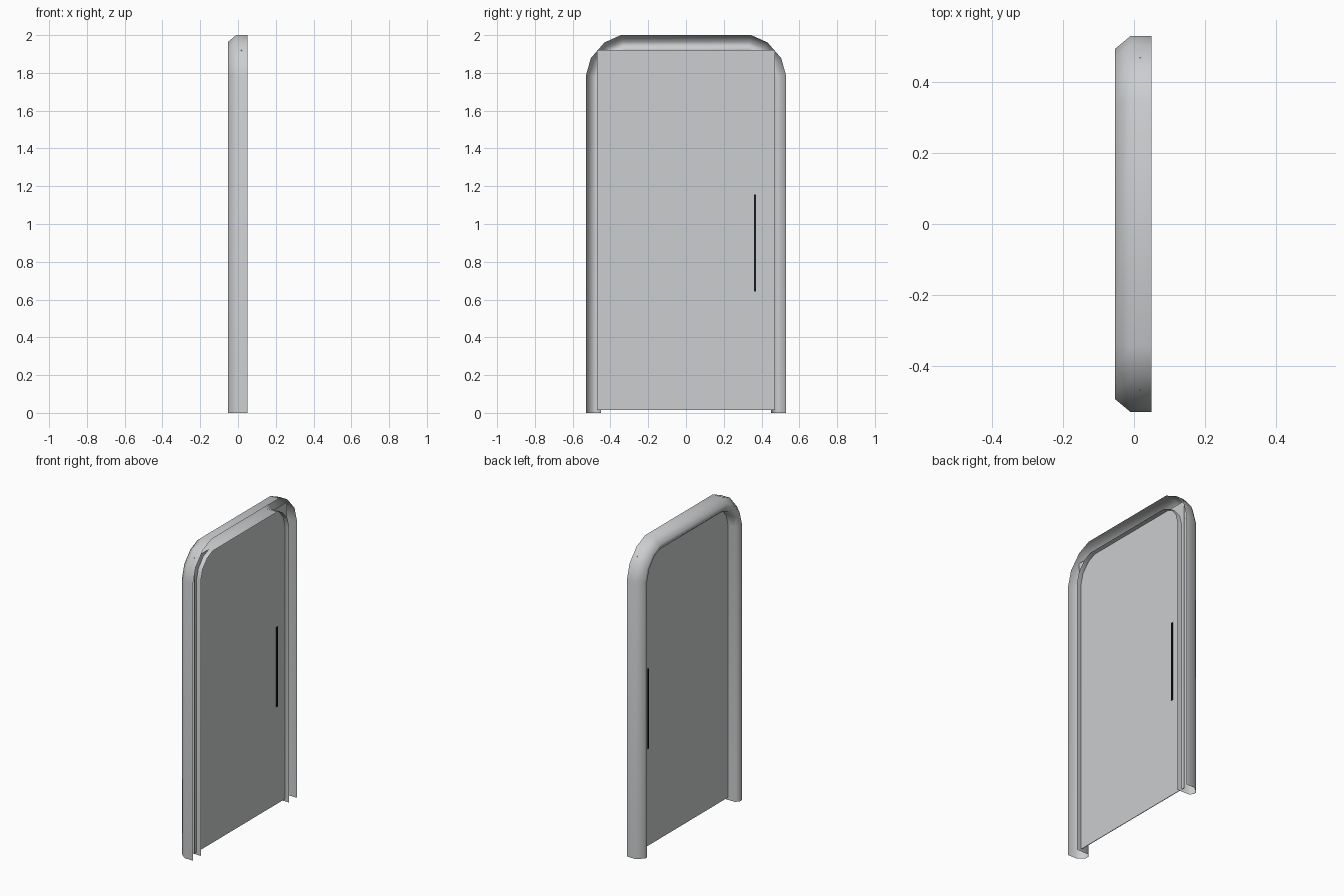
import bpy, bmesh, math
from mathutils import Vector

if "Cube" in bpy.data.objects:
    bpy.data.objects.remove(bpy.data.objects["Cube"])


def material(name, rgb):
    m = bpy.data.materials.new(name)
    m.diffuse_color = (*rgb, 1)
    m.use_nodes = True
    m.node_tree.nodes["Principled BSDF"].inputs["Base Color"].default_value = m.diffuse_color
    return m


grey = material("light grey", (0.60, 0.61, 0.62))
black = material("black", (0.01, 0.01, 0.012))


def finish(bm, name, mat):
    me = bpy.data.meshes.new(name)
    bm.to_mesh(me)
    bm.free()
    me.materials.append(mat)
    ob = bpy.data.objects.new(name, me)
    bpy.context.collection.objects.link(ob)
    return ob


def box(name, lo, hi, mat):
    bm = bmesh.new()
    bmesh.ops.create_cube(bm, size=1)
    for v in bm.verts:
        v.co = [lo[i] + (v.co[i] + 0.5) * (hi[i] - lo[i]) for i in range(3)]
    return finish(bm, name, mat)


# Arched path of the frame's outer edge (y, z), mirrored about y = 0
half = [(0.53, 0), (0.53, 1.785), (0.504, 1.878), (0.432, 1.961), (0.345, 2.0)]
path = [Vector(p) for p in half + [(-y, z) for y, z in reversed(half)]]

# Channel section (x, inward offset): open at +x, rounded at -x
section = [(0.05, 0), (-0.01, 0), (-0.053, 0.036), (-0.053, 0.058),
           (-0.034, 0.08), (0.05, 0.08)]


def inward(i):
    # mitred inward normal at a path point
    normals = []
    for a, b in ((i - 1, i), (i, i + 1)):
        if a >= 0 and b < len(path):
            d = (path[b] - path[a]).normalized()
            normals.append(Vector((-d.y, d.x)))
    n = sum(normals, Vector((0, 0))).normalized()
    return n / n.dot(normals[0])


# Frame: open shell swept along the arch
bm = bmesh.new()
rings = []
for i, p in enumerate(path):
    n = inward(i)
    rings.append([bm.verts.new((x, *(p + n * d))) for x, d in section])
for r, s in zip(rings, rings[1:]):
    for k in range(len(section) - 1):
        bm.faces.new((r[k], s[k], s[k + 1], r[k + 1]))
# outer wall at +y must face +y
bm.normal_update()
bm.faces.ensure_lookup_table()
if bm.faces[0].normal.y < 0:
    bmesh.ops.reverse_faces(bm, faces=bm.faces[:])
frame = finish(bm, "door_frame", grey)
bpy.context.view_layer.objects.active = frame
frame.select_set(True)
bpy.ops.object.shade_smooth_by_angle(angle=math.radians(60))

# Door panel: its edges tuck into the frame channel
box("door_panel", (0.016, -0.47, 0.015), (0.020, 0.47, 1.92), grey)

# Slim handle showing on both sides of the panel
box("door_handle", (0.011, 0.359, 0.643), (0.025, 0.371, 1.157), black)
